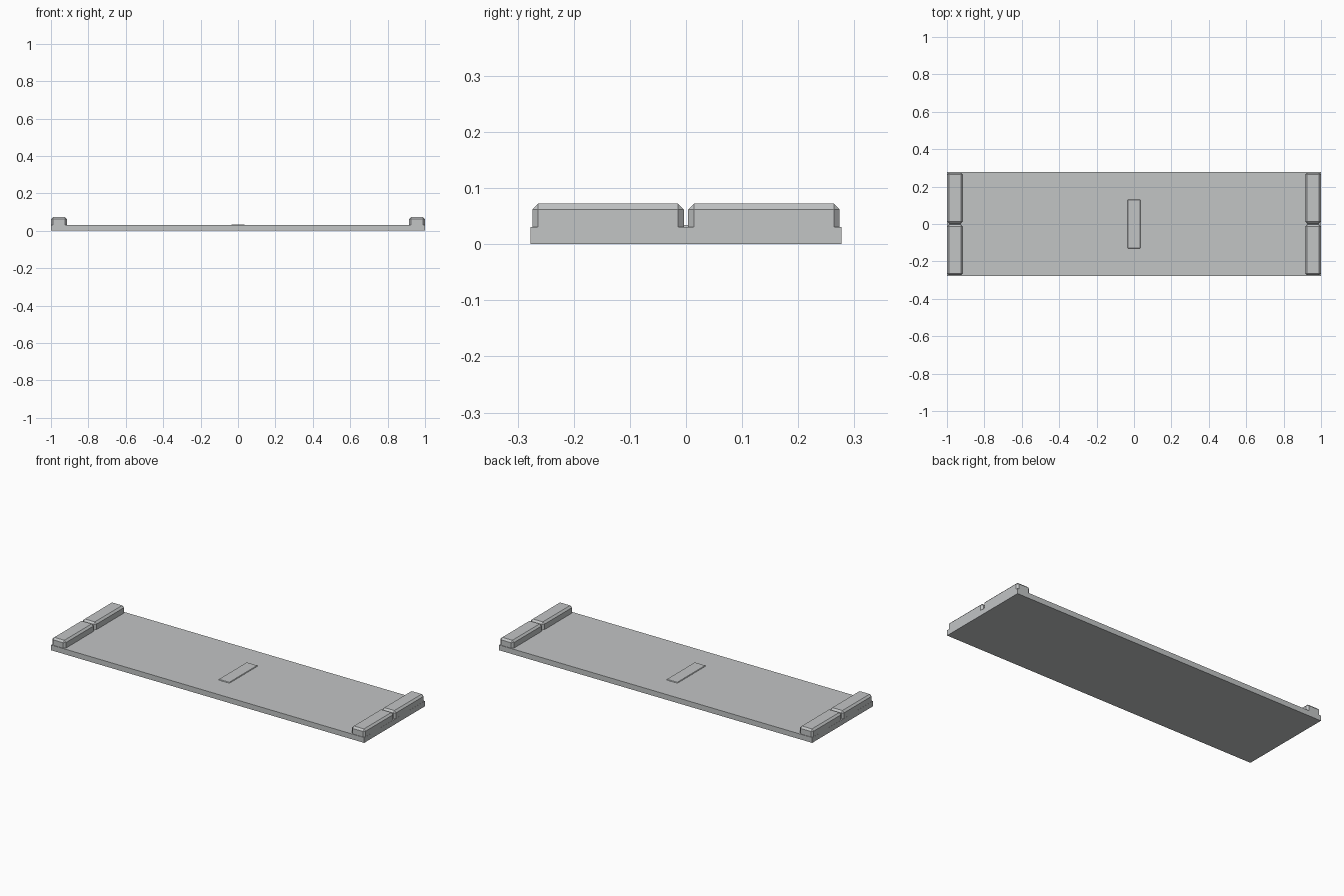
import bpy
import bmesh

if "Cube" in bpy.data.objects:
    bpy.data.objects.remove(bpy.data.objects["Cube"])

grey = bpy.data.materials.new("light grey")
grey.diffuse_color = (0.54, 0.555, 0.56, 1)
grey.use_nodes = True
grey.node_tree.nodes["Principled BSDF"].inputs["Base Color"].default_value = grey.diffuse_color


def box(name, x, y, z, chamfer=0.0):
    """Box from (min, max) ranges, chamfered on every edge except around its base."""
    bm = bmesh.new()
    bmesh.ops.create_cube(bm, size=1)
    for v in bm.verts:
        for i, (lo, hi) in enumerate((x, y, z)):
            v.co[i] = hi if v.co[i] > 0 else lo
    if chamfer:
        edges = [e for e in bm.edges if max(v.co.z for v in e.verts) > z[0] + 1e-4]
        bmesh.ops.bevel(bm, geom=edges, offset=chamfer, segments=1,
                        profile=0.5, affect='EDGES')
    bmesh.ops.recalc_face_normals(bm, faces=bm.faces)
    mesh = bpy.data.meshes.new(name)
    bm.to_mesh(mesh)
    bm.free()
    mesh.materials.append(grey)
    obj = bpy.data.objects.new(name, mesh)
    bpy.context.collection.objects.link(obj)
    return obj


TOP = 0.0305  # upper face of the board

# Long flat board
box("board", (-1, 1), (-0.277, 0.277), (0, TOP))

# Two chamfered blocks at each end, with a narrow gap between them
for sx, side in ((-1, "left"), (1, "right")):
    for sy, end in ((-1, "front"), (1, "back")):
        box(f"{side}_{end}_block",
            sorted((sx * 0.914, sx * 0.9995)),
            sorted((sy * 0.004, sy * 0.274)),
            (TOP, 0.0725), 0.0105)

# Low raised plate in the middle
box("centre_plate", (-0.036, 0.036), (-0.13, 0.13), (TOP, 0.034), 0.003)
